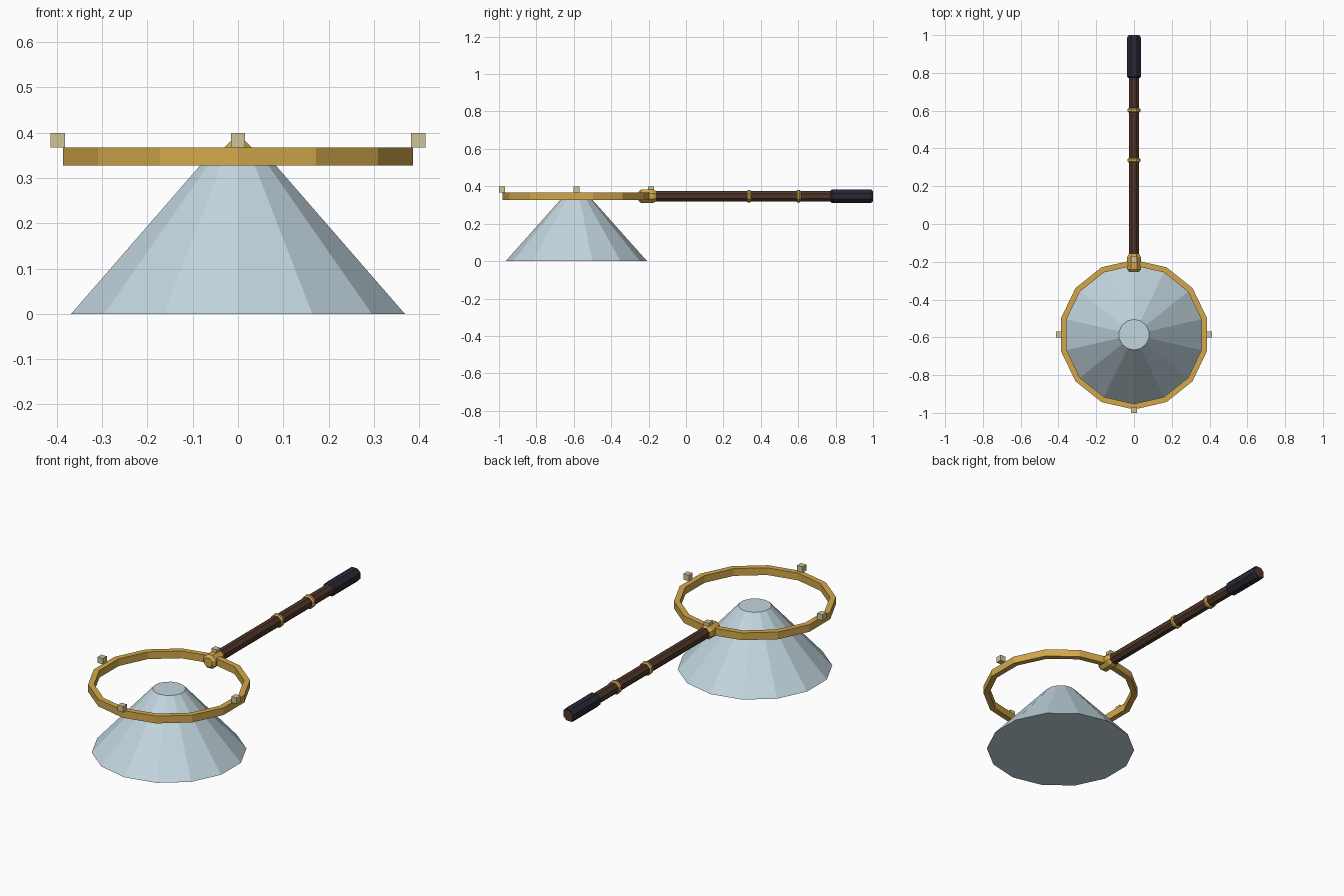
import bpy, bmesh, math
from mathutils import Matrix

if "Cube" in bpy.data.objects:
    bpy.data.objects.remove(bpy.data.objects["Cube"])

CY = -0.586      # centre of hoop and cone
HZ = 0.347       # height of the handle axis


def material(name, rgb):
    m = bpy.data.materials.new(name)
    m.diffuse_color = (*rgb, 1)
    m.use_nodes = True
    m.node_tree.nodes["Principled BSDF"].inputs["Base Color"].default_value = m.diffuse_color
    return m


GOLD = material("gold", (0.65, 0.39, 0.07))
PALE = material("pale_blue", (0.54, 0.67, 0.74))
CREAM = material("cream", (0.62, 0.56, 0.31))
WOOD = material("dark_wood", (0.078, 0.037, 0.023))
GRIP = material("dark_grip", (0.021, 0.021, 0.037))


def finish(name, bm, mat, matrix=None):
    if matrix:
        bm.transform(matrix)
    bmesh.ops.recalc_face_normals(bm, faces=bm.faces)
    me = bpy.data.meshes.new(name)
    bm.to_mesh(me)
    bm.free()
    me.materials.append(mat)
    ob = bpy.data.objects.new(name, me)
    bpy.context.collection.objects.link(ob)
    return ob


def lathe(name, profile, sides, start, mat, matrix, closed=False):
    """Spin (radius, z) points about z; cap the ends, or close into a loop."""
    bm = bmesh.new()
    rings = []
    for r, z in profile:
        angles = [start + 2 * math.pi * i / sides for i in range(sides)]
        rings.append([bm.verts.new((r * math.cos(a), r * math.sin(a), z)) for a in angles])
    pairs = list(zip(rings, rings[1:]))
    if closed:
        pairs.append((rings[-1], rings[0]))
    else:
        bm.faces.new(rings[0])
        bm.faces.new(rings[-1])
    for a, b in pairs:
        for i in range(sides):
            j = (i + 1) % sides
            bm.faces.new((a[i], a[j], b[j], b[i]))
    return finish(name, bm, mat, matrix)


# Net cone and hoop, 14 sides with a corner facing front
at_hoop = Matrix.Translation((0, CY, 0))
lathe("net_cone", [(0.378, 0), (0.081, 0.333)], 14, math.pi / 2, PALE, at_hoop)
lathe("hoop", [(0.396, 0.328), (0.396, 0.367), (0.366, 0.367), (0.366, 0.328)],
      14, math.pi / 2, GOLD, at_hoop, closed=True)

# Four small blocks on the hoop
for i, side in enumerate(("right", "back", "left", "front")):
    a = i * math.pi / 2
    bm = bmesh.new()
    bmesh.ops.create_cube(bm, size=0.032)
    finish("hoop_block_" + side, bm, CREAM,
           Matrix.Translation((0.398 * math.cos(a), CY + 0.398 * math.sin(a), 0.383)))

# Handle parts: lathed z becomes +y
along_y = Matrix.Translation((0, 0, HZ)) @ Matrix.Rotation(-math.pi / 2, 4, 'X')
EIGHTH = math.pi / 8


def rod(name, profile, mat):
    lathe(name, profile, 8, EIGHTH, mat, along_y)


rod("handle_shaft", [(0.030, -0.20), (0.030, 0.999)], WOOD)
rod("collar", [(0.026, -0.255), (0.039, -0.24), (0.039, -0.175), (0.030, -0.16)], GOLD)
for i, y in enumerate((0.337, 0.602)):
    rod("handle_band_%d" % (i + 1),
        [(0.029, y - 0.013), (0.037, y - 0.006), (0.037, y + 0.006), (0.029, y + 0.013)], GOLD)
rod("grip", [(0.032, 0.772), (0.039, 0.780), (0.039, 0.988), (0.033, 0.998)], GRIP)
# Wooden end disc showing inside the grip
rod("handle_end", [(0.028, 0.99), (0.028, 1.0)], WOOD)
